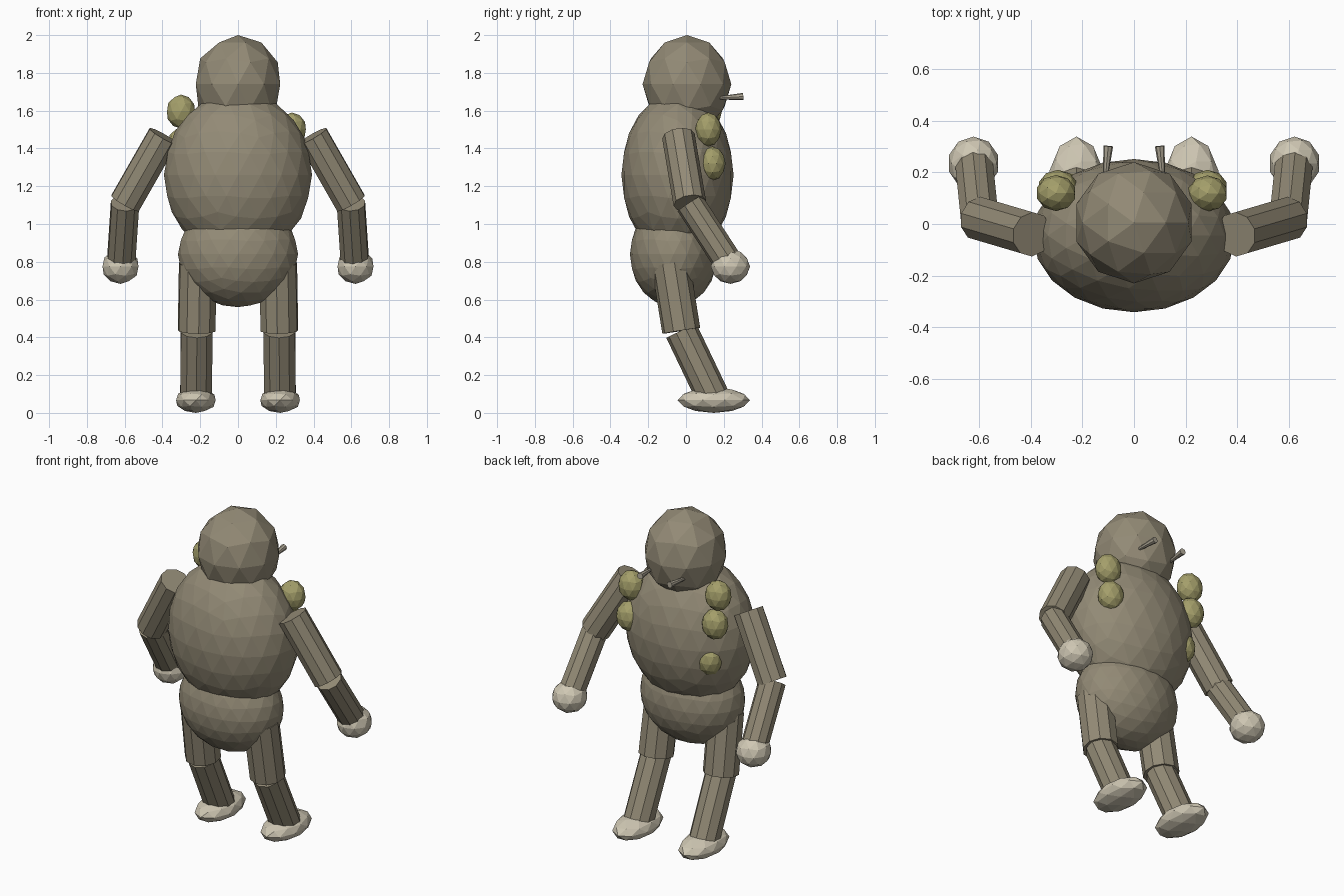
import bpy
from mathutils import Vector

if "Cube" in bpy.data.objects:
    bpy.data.objects.remove(bpy.data.objects["Cube"])


def material(name, rgb):
    m = bpy.data.materials.new(name)
    m.diffuse_color = (*rgb, 1)
    m.use_nodes = True
    m.node_tree.nodes["Principled BSDF"].inputs["Base Color"].default_value = m.diffuse_color
    return m


FUR = material("grey_brown", (0.29, 0.255, 0.18))
PALE = material("pale_stone", (0.62, 0.57, 0.45))
TUSK = material("tusk_grey", (0.42, 0.38, 0.30))
MOSS = material("moss_yellow", (0.37, 0.345, 0.145))


def finish(name, mat):
    ob = bpy.context.object
    ob.name = name
    ob.data.materials.append(mat)
    return ob


def ball(name, loc, size, mat, detail=2):
    """Faceted ellipsoid with the given half sizes."""
    bpy.ops.mesh.primitive_ico_sphere_add(subdivisions=detail, radius=1, location=loc)
    ob = finish(name, mat)
    ob.scale = size
    return ob


def limb(name, a, b, r1, r2, mat, sides=10):
    """Capped cylinder or cone from point a to point b."""
    a, b = Vector(a), Vector(b)
    d = b - a
    bpy.ops.mesh.primitive_cone_add(vertices=sides, radius1=r1, radius2=r2,
                                    depth=d.length, location=(a + b) / 2)
    ob = finish(name, mat)
    ob.rotation_mode = 'QUATERNION'
    ob.rotation_quaternion = d.to_track_quat('Z', 'Y')
    return ob


# Body and head
ball("torso", (0, -0.045, 1.26), (0.392, 0.297, 0.44), FUR, 3)
ball("pelvis", (0, -0.065, 0.84), (0.318, 0.232, 0.28), FUR, 3)
ball("head", (0, 0.005, 1.74), (0.235, 0.235, 0.26), FUR)

for side, s in (("right", 1), ("left", -1)):
    # Arms
    shoulder, elbow = (s * 0.395, -0.04, 1.465), (s * 0.598, 0.02, 1.11)
    limb("upper_arm_" + side, shoulder, elbow, 0.087, 0.087, FUR)
    limb("forearm_" + side, elbow, (s * 0.62, 0.235, 0.78), 0.077, 0.077, FUR)
    ball("hand_" + side, (s * 0.622, 0.235, 0.775), (0.1, 0.104, 0.092), PALE)
    # Legs
    knee = (s * 0.219, -0.025, 0.435)
    limb("thigh_" + side, (s * 0.213, -0.082, 0.79), knee, 0.102, 0.102, FUR)
    limb("shin_" + side, knee, (s * 0.222, 0.14, 0.09), 0.088, 0.088, FUR)
    ball("foot_" + side, (s * 0.223, 0.147, 0.067), (0.11, 0.192, 0.067), PALE)
    # Tusks flare outward from the face
    limb("tusk_" + side, (s * 0.115, 0.13, 1.665), (s * 0.1, 0.302, 1.675),
         0.005, 0.019, TUSK, 8)

# Mossy growths on the chest and shoulders
growths = [(-0.302, 0.12, 1.595), (-0.295, 0.14, 1.425), (-0.245, 0.125, 1.19),
           (0.285, 0.118, 1.50), (0.285, 0.14, 1.32)]
for i, p in enumerate(growths):
    ball(f"moss_growth_{i + 1}", p, (0.078, 0.07, 0.09), MOSS)
